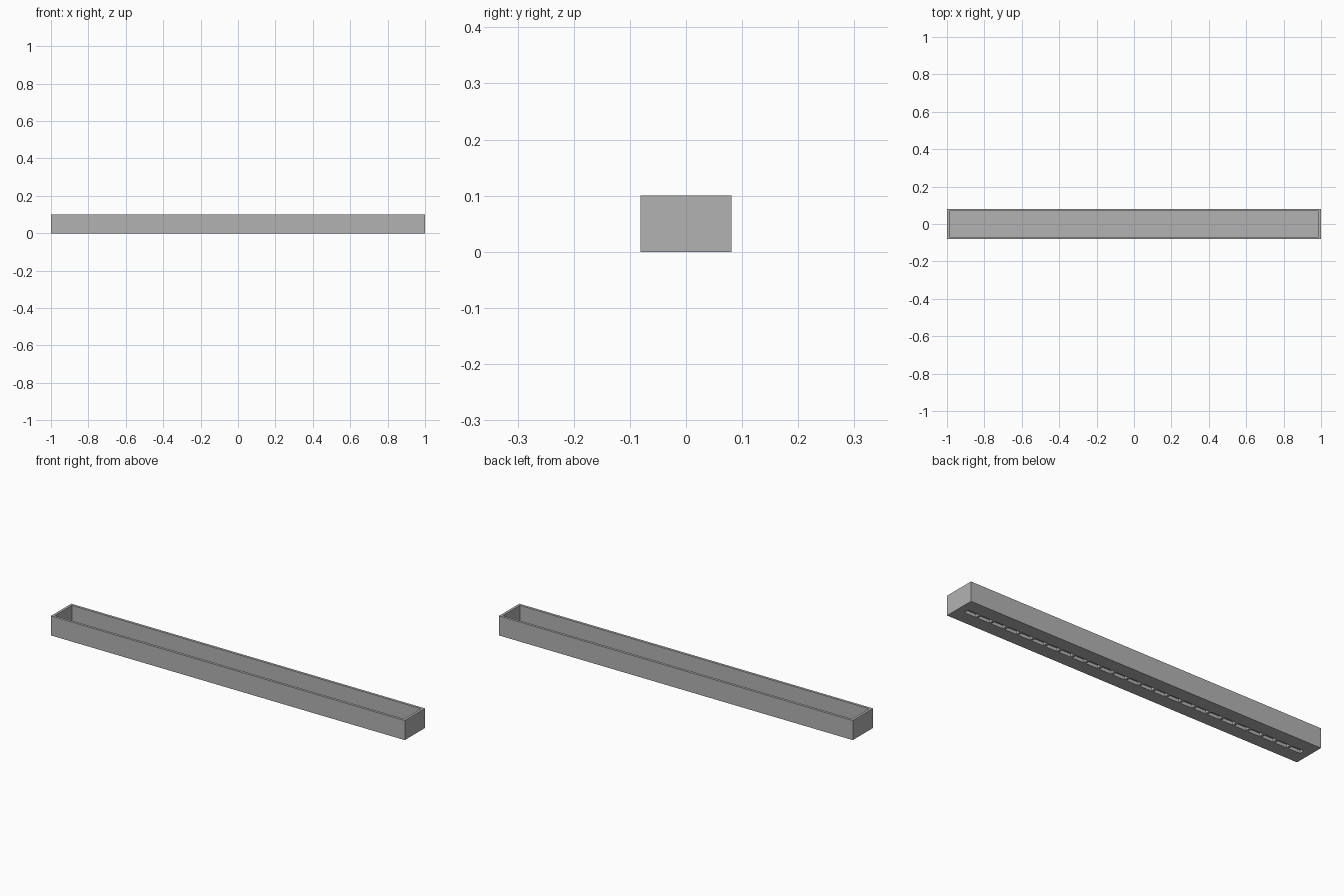
import bpy

# Remove the default cube
cube = bpy.data.objects.get("Cube")
if cube:
    bpy.data.objects.remove(cube, do_unlink=True)

LENGTH, WIDTH, HEIGHT = 2.0, 0.163, 0.1
WALL, FLOOR = 0.013, 0.02
CELLS, SPAN, SLOT_W, SLOT_D, RIB = 25, 1.93, 0.026, 0.016, 0.011

grey = bpy.data.materials.new("light_grey")
grey.use_nodes = True
colour = (0.45, 0.45, 0.45, 1)
grey.diffuse_color = colour
grey.node_tree.nodes["Principled BSDF"].inputs["Base Color"].default_value = colour


def box(name, size, centre):
    """Flat-shaded box with real dimensions."""
    bpy.ops.mesh.primitive_cube_add(size=1, location=centre)
    ob = bpy.context.object
    ob.name = name
    ob.scale = size
    bpy.ops.object.transform_apply(location=True, rotation=False, scale=True)
    ob.data.materials.append(grey)
    return ob


def cut(target, cutter):
    """Subtract a hidden cutter from the target."""
    mod = target.modifiers.new(cutter.name, "BOOLEAN")
    mod.operation = "DIFFERENCE"
    mod.solver = "EXACT"
    mod.object = cutter
    cutter.hide_render = True
    cutter.hide_viewport = True
    cutter.display_type = "WIRE"


# Open-topped trough
trough = box("trough", (LENGTH, WIDTH, HEIGHT), (0, 0, HEIGHT / 2))
cavity = box("cavity_cutter", (LENGTH - 2 * WALL, WIDTH - 2 * WALL, HEIGHT),
             (0, 0, FLOOR + HEIGHT / 2))
cut(trough, cavity)

# Row of shallow pockets along the underside
pitch = SPAN / CELLS
pockets = box("pocket_cutter", (pitch - RIB, SLOT_W, 2 * SLOT_D),
              (-SPAN / 2 + pitch / 2, 0, 0))
row = pockets.modifiers.new("row", "ARRAY")
row.count = CELLS
row.use_relative_offset = False
row.use_constant_offset = True
row.constant_offset_displace = (pitch, 0, 0)
cut(trough, pockets)
